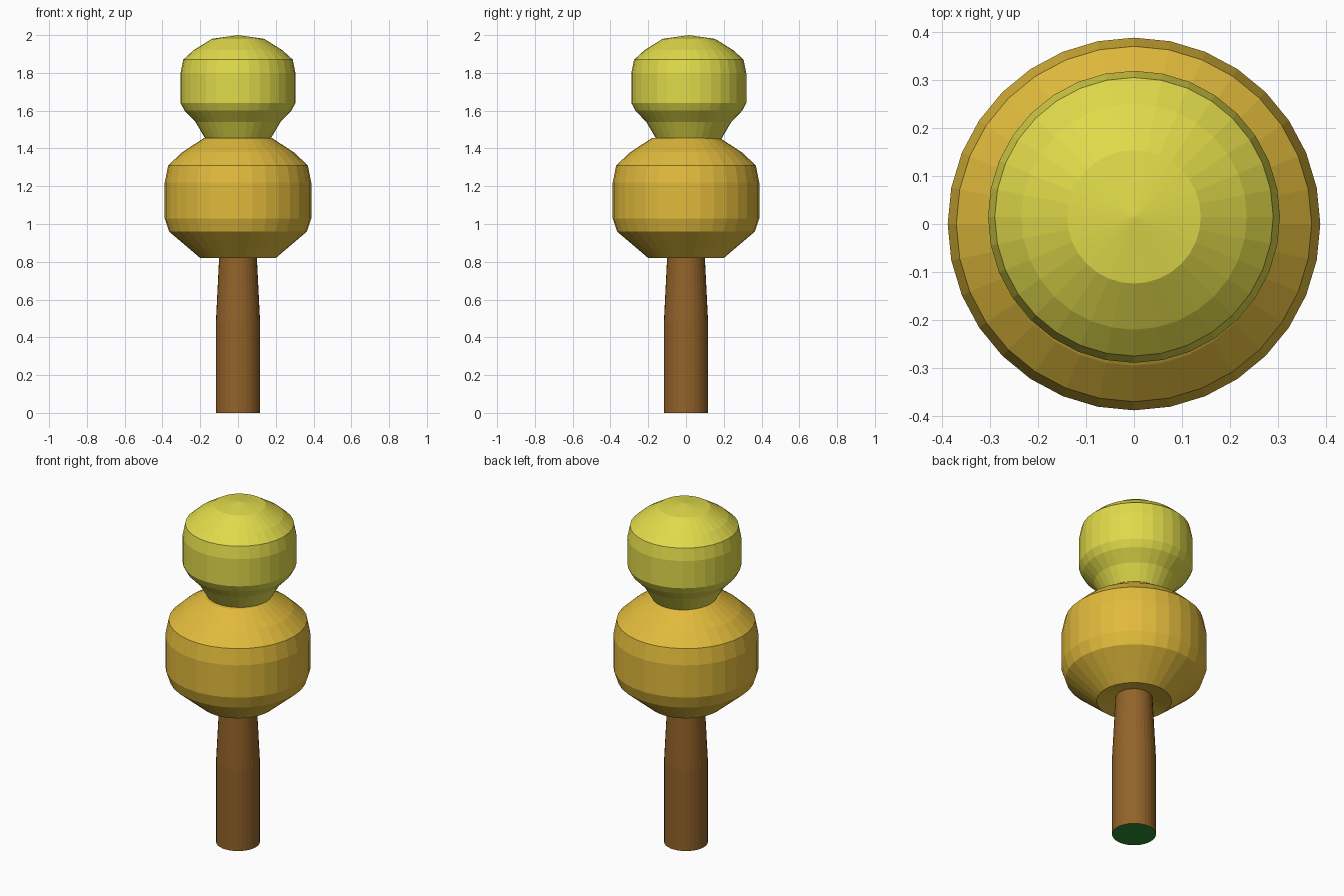
import bpy
import bmesh
import math

SIDES = 32

default = bpy.data.objects.get("Cube")
if default:
    bpy.data.objects.remove(default, do_unlink=True)


def material(name, color):
    mat = bpy.data.materials.new(name)
    mat.use_nodes = True
    mat.diffuse_color = (*color, 1)
    mat.node_tree.nodes["Principled BSDF"].inputs["Base Color"].default_value = (*color, 1)
    return mat


def lathe(name, profile, mats, centre_y=0.0):
    """Spin a (radius, height) profile, listed bottom to top, around z."""
    bm = bmesh.new()
    verts = [bm.verts.new((0, r, z)) for r, z in profile]
    edges = [bm.edges.new(pair) for pair in zip(verts, verts[1:])]
    bmesh.ops.spin(bm, geom=verts + edges, cent=(0, 0, 0), axis=(0, 0, 1),
                   angle=math.tau, steps=SIDES, use_duplicate=False)
    bmesh.ops.remove_doubles(bm, verts=bm.verts, dist=0.0005)
    bmesh.ops.recalc_face_normals(bm, faces=bm.faces)
    mesh = bpy.data.meshes.new(name)
    bm.to_mesh(mesh)
    bm.free()
    for mat in mats:
        mesh.materials.append(mat)
    obj = bpy.data.objects.new(name, mesh)
    obj.location.y = centre_y
    bpy.context.collection.objects.link(obj)
    return obj


bark = material("brown bark", (0.29, 0.125, 0.022))
base_green = material("green base", (0.024, 0.267, 0.033))
amber = material("amber leaves", (0.75, 0.49, 0.045))
lime = material("yellow lime leaves", (0.75, 0.70, 0.069))

# Trunk, straight below and tapering above, with a green underside
trunk = lathe("trunk", [(0, 0), (0.117, 0), (0.117, 0.48), (0.098, 0.86), (0, 0.9)],
              [bark, base_green])
for face in trunk.data.polygons:
    if face.normal.z < -0.9:
        face.material_index = 1

# Wide lower foliage with a slightly hollow underside
lathe("lower_foliage",
      [(0, 0.86), (0.2, 0.82), (0.365, 0.96), (0.388, 1.03), (0.388, 1.22),
       (0.37, 1.31), (0.295, 1.38), (0.18, 1.455), (0, 1.47)], [amber])

# Rounded upper foliage, set slightly back
lathe("upper_foliage",
      [(0, 1.38), (0.135, 1.39), (0.175, 1.455), (0.225, 1.54), (0.283, 1.6),
       (0.304, 1.64), (0.304, 1.80), (0.29, 1.87), (0.235, 1.92),
       (0.139, 1.98), (0, 2.0)], [lime], centre_y=0.015)
